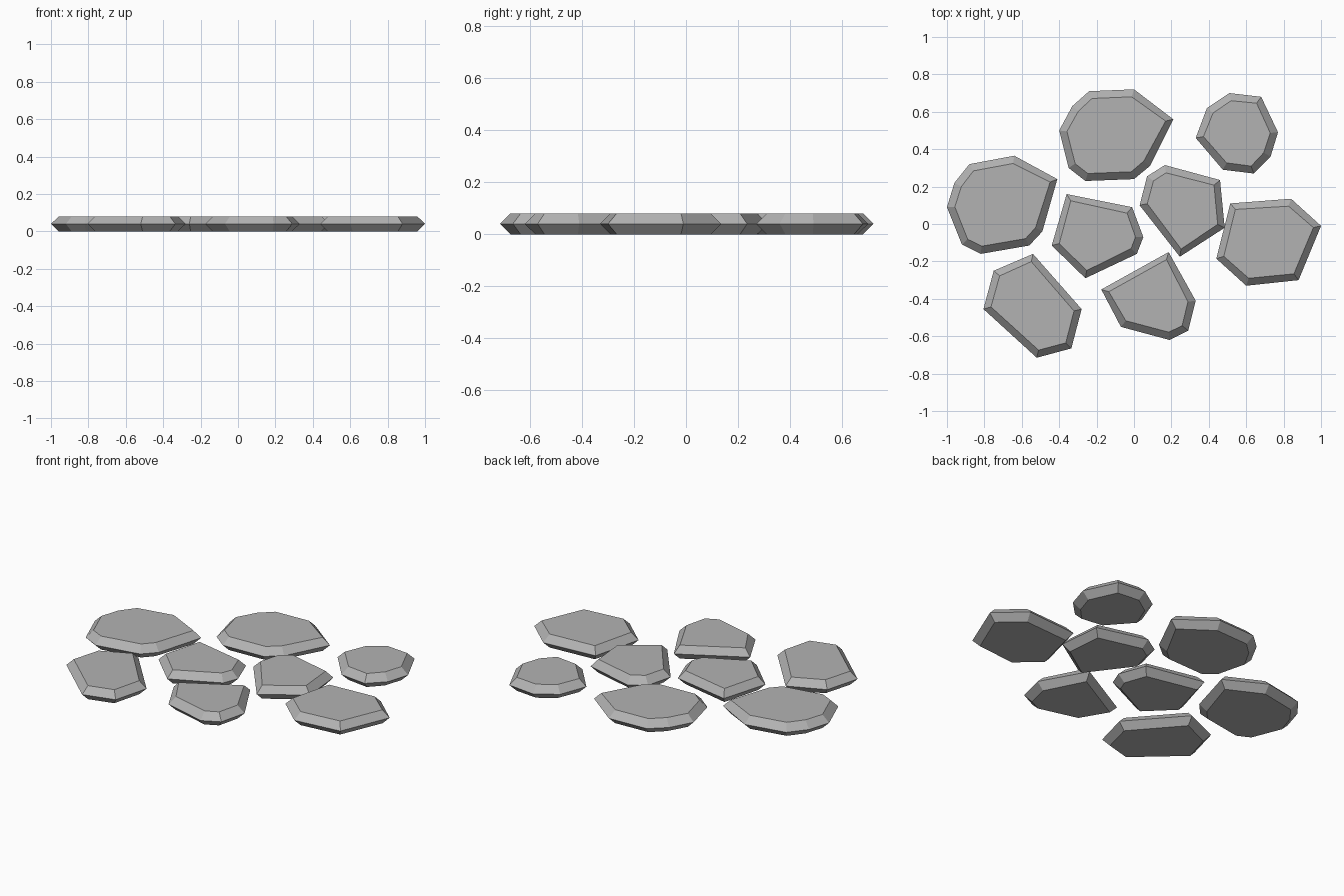
import bpy
import bmesh
from mathutils import Vector

default_cube = bpy.data.objects.get("Cube")
if default_cube:
    bpy.data.objects.remove(default_cube, do_unlink=True)

THICKNESS = 0.08
INSET = 0.042

# Plain grey stone
stone_grey = bpy.data.materials.new("stone_grey")
stone_grey.use_nodes = True
grey = (0.45, 0.45, 0.45, 1)
stone_grey.diffuse_color = grey
shader = next(n for n in stone_grey.node_tree.nodes if n.type == "BSDF_PRINCIPLED")
shader.inputs["Base Color"].default_value = grey


def inset_corners(outline):
    """Move every corner inward along the line halving its angle."""
    result = []
    for i, corner in enumerate(outline):
        before = (corner - outline[i - 1]).normalized()
        after = (outline[(i + 1) % len(outline)] - corner).normalized()
        along = (before + after).normalized()
        inward = Vector((along.y, -along.x))
        result.append(corner + inward * INSET)
    return result


def paving_stone(name, *corners):
    """Flat stone, widest at mid height; clockwise corners in hundredths."""
    outline = [Vector(corner) / 100 for corner in corners]
    narrow = inset_corners(outline)
    bm = bmesh.new()
    layers = ((narrow, 0), (outline, THICKNESS / 2), (narrow, THICKNESS))
    rings = [[bm.verts.new((p.x, p.y, z)) for p in ring] for ring, z in layers]
    bm.faces.new(rings[0])
    bm.faces.new(rings[-1])
    for lower, upper in zip(rings, rings[1:]):
        for i in range(len(outline)):
            bm.faces.new((lower[i - 1], lower[i], upper[i], upper[i - 1]))
    bmesh.ops.recalc_face_normals(bm, faces=bm.faces)
    mesh = bpy.data.meshes.new(name)
    bm.to_mesh(mesh)
    bm.free()
    mesh.materials.append(stone_grey)
    stone = bpy.data.objects.new(name, mesh)
    bpy.context.collection.objects.link(stone)
    return stone


# Back row
paving_stone("back_large_stone", (-24, 71), (0, 72), (21, 56), (8.5, 31), (0, 24),
             (-26, 23), (-35, 30), (-40, 50), (-33, 63))
paving_stone("back_left_small_stone", (51, 70), (68, 68), (77, 49), (73, 36),
             (64, 27), (47.5, 29), (33, 46), (39, 62))

# Middle row
paving_stone("right_large_stone", (-64, 36.5), (-41, 24), (-49, -4), (-56, -11.5),
             (-82, -16), (-92, -11), (-100, 9), (-96, 22), (-88, 32))
paving_stone("centre_right_stone", (-36, 16), (-1, 9), (5, -7), (1.5, -16),
             (-26, -29), (-44, -11.5))
paving_stone("centre_left_stone", (16.5, 31.5), (46, 23.5), (48.5, -2),
             (24.5, -17.5), (3, 10), (7, 25.5))
paving_stone("left_stone", (51.5, 11), (84, 13.5), (100, -1), (88, -30),
             (60, -33), (44, -18.5))

# Front row
paving_stone("front_right_stone", (-54, -16), (-28, -45.5), (-33.5, -66.5),
             (-52, -71.5), (-80.5, -45.5), (-75, -25))
paving_stone("front_left_stone", (18.5, -15), (33, -41), (29, -57), (19, -62),
             (-7, -55), (-17.5, -35))
